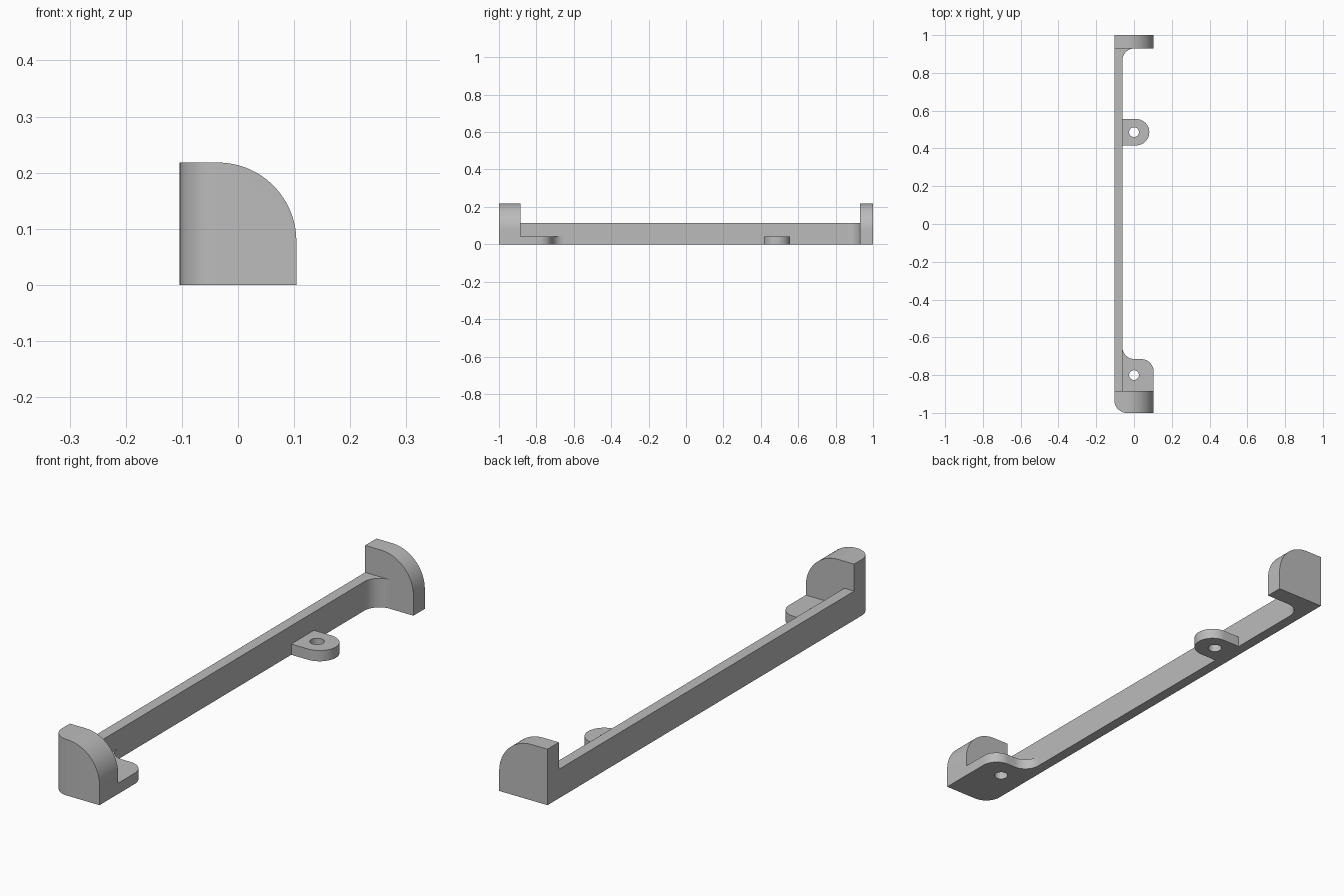
import bpy, bmesh, math
from mathutils import Vector

if "Cube" in bpy.data.objects:
    bpy.data.objects.remove(bpy.data.objects["Cube"], do_unlink=True)

grey = bpy.data.materials.new("plain grey")
grey.use_nodes = True
grey.diffuse_color = (0.5, 0.5, 0.5, 1)
grey.node_tree.nodes["Principled BSDF"].inputs["Base Color"].default_value = (0.5, 0.5, 0.5, 1)

# Shared dimensions
LEFT, RIGHT = -0.104, 0.104
WALL = -0.062            # inner face of the rail
HEIGHT, RAIL_H, TAB_H = 0.218, 0.113, 0.042
BLOCK_BACK, PLATE_FRONT = -0.885, 0.93
HOLE_R = 0.026


def arc(cx, cy, r, start, end, steps=16):
    """Points along an arc, angles in degrees."""
    angles = [math.radians(start + (end - start) * i / steps) for i in range(steps + 1)]
    return [(cx + r * math.cos(a), cy + r * math.sin(a)) for a in angles]


def prism(name, outline, low, high, upright=False, hole=None, round_edge=None):
    """Extrude a plan outline along z, or an upright profile along y."""
    bm = bmesh.new()

    def loop(points):
        verts = [bm.verts.new((a, low, b) if upright else (a, b, low)) for a, b in points]
        return verts, [bm.edges.new((v, verts[i - 1])) for i, v in enumerate(verts)]

    verts, edges = loop(outline)
    if hole:
        edges += loop(arc(*hole, HOLE_R, 0, 345, 23))[1]
        bmesh.ops.triangle_fill(bm, edges=edges, use_beauty=True)
    else:
        bm.faces.new(verts)
    new = bmesh.ops.extrude_face_region(bm, geom=bm.faces[:])["geom"]
    depth = high - low
    bmesh.ops.translate(bm, verts=[g for g in new if isinstance(g, bmesh.types.BMVert)],
                        vec=Vector((0, depth, 0) if upright else (0, 0, depth)))
    bmesh.ops.recalc_face_normals(bm, faces=bm.faces[:])
    if round_edge:       # round the upright corner at this x, y
        x, y, radius = round_edge
        corner = [e for e in bm.edges
                  if all(abs(v.co.x - x) + abs(v.co.y - y) < 1e-4 for v in e.verts)]
        bmesh.ops.bevel(bm, geom=corner, offset=radius, segments=12, profile=0.5, affect='EDGES')
    mesh = bpy.data.meshes.new(name)
    bm.to_mesh(mesh)
    bm.free()
    mesh.materials.append(grey)
    obj = bpy.data.objects.new(name, mesh)
    bpy.context.collection.objects.link(obj)
    bpy.ops.object.select_all(action='DESELECT')
    obj.select_set(True)
    bpy.context.view_layer.objects.active = obj
    bpy.ops.object.shade_smooth_by_angle(angle=math.radians(30))
    return obj


# Long rail
prism("rail", [(LEFT, BLOCK_BACK), (WALL, BLOCK_BACK), (WALL, PLATE_FRONT), (LEFT, PLATE_FRONT)],
      0, RAIL_H)

# End pieces share one profile with a rounded top corner
R = 0.14
end_profile = [(LEFT, 0), (RIGHT, 0)] + arc(RIGHT - R, HEIGHT - R, R, 0, 90, 24) + [(LEFT, HEIGHT)]
prism("front_block", end_profile, -1, BLOCK_BACK, upright=True, round_edge=(LEFT, -1, 0.067))
prism("back_plate", end_profile, PLATE_FRONT, 1, upright=True)

# Concave fillet between the rail and the back plate
F = 0.065
prism("back_fillet", [(WALL, PLATE_FRONT)] + arc(WALL + F, PLATE_FRONT - F, F, 90, 180), 0, RAIL_H)

# Round-ended screw tab
TAB_Y, TAB_R = 0.486, 0.07
prism("screw_tab", [(WALL, TAB_Y - TAB_R)] + arc(0.011, TAB_Y, TAB_R, -90, 90, 24)
      + [(WALL, TAB_Y + TAB_R)], 0, TAB_H, hole=(0, TAB_Y))

# Foot behind the front block, flowing into the rail
FOOT_BACK, C = -0.715, 0.067
prism("front_foot", [(WALL, BLOCK_BACK), (RIGHT, BLOCK_BACK)]
      + arc(RIGHT - C, FOOT_BACK - C, C, 0, 90)
      + arc(WALL + F, FOOT_BACK + F, F, 270, 180), 0, TAB_H, hole=(0, -0.8))
